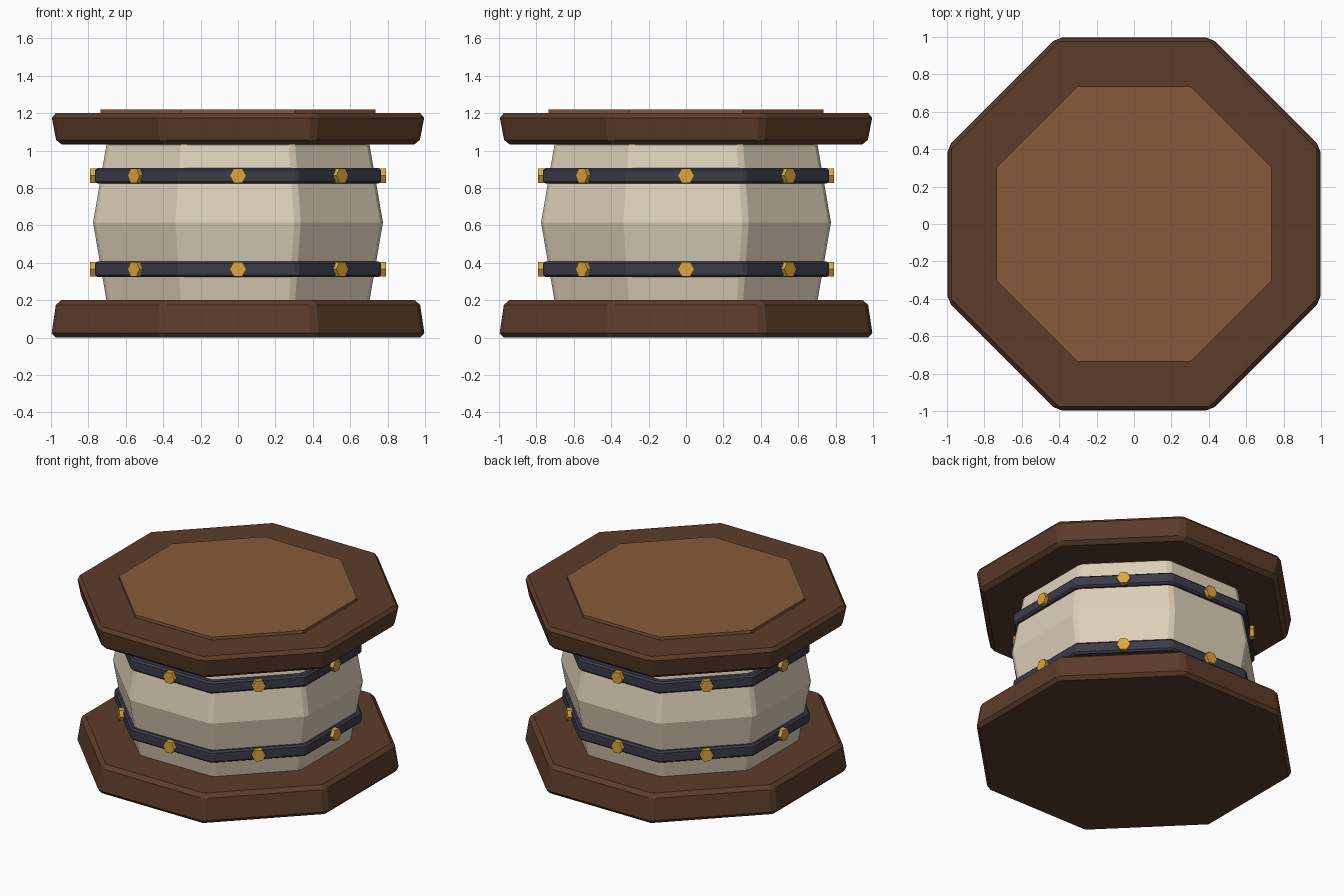
import bpy, bmesh
from math import pi, cos, sin
from mathutils import Matrix

if "Cube" in bpy.data.objects:
    bpy.data.objects.remove(bpy.data.objects["Cube"])


def lin(r, g, b):
    return tuple((c / 255) ** 2.2 for c in (r, g, b)) + (1,)


def material(name, rgb):
    m = bpy.data.materials.new(name)
    m.diffuse_color = lin(*rgb)
    m.use_nodes = True
    m.node_tree.nodes["Principled BSDF"].inputs["Base Color"].default_value = m.diffuse_color
    return m


WOOD = material("dark_wood", (92, 62, 46))
PANEL = material("light_wood", (133, 91, 60))
HIDE = material("pale_body", (222, 208, 184))
IRON = material("iron", (62, 62, 75))
BRASS = material("brass", (218, 166, 62))


def finish(name, bm, mat, bevel=0):
    bmesh.ops.recalc_face_normals(bm, faces=bm.faces)
    me = bpy.data.meshes.new(name)
    bm.to_mesh(me)
    bm.free()
    me.materials.append(mat)
    ob = bpy.data.objects.new(name, me)
    bpy.context.collection.objects.link(ob)
    if bevel:
        mod = ob.modifiers.new("bevel", "BEVEL")
        mod.width, mod.segments = bevel, 1
        mod.limit_method, mod.angle_limit = 'ANGLE', pi / 6
    return ob


def octagon(name, profile, mat, bevel=0):
    """Stack of octagon rings; profile holds (distance to flat side, z)."""
    bm = bmesh.new()
    rings = []
    for a, z in profile:
        r = a / cos(pi / 8)
        rings.append([bm.verts.new((r * cos(pi / 8 + i * pi / 4),
                                    r * sin(pi / 8 + i * pi / 4), z)) for i in range(8)])
    for lo, hi in zip(rings, rings[1:]):
        for i in range(8):
            j = (i + 1) % 8
            bm.faces.new((lo[i], lo[j], hi[j], hi[i]))
    bm.faces.new(rings[0])
    bm.faces.new(rings[-1])
    return finish(name, bm, mat, bevel)


# Plates, inset panel and bulged body
octagon("base_plate", [(1.0, 0), (0.97, 0.2)], WOOD, 0.025)
octagon("top_plate", [(0.968, 1.033), (1.0, 1.2)], WOOD, 0.025)
octagon("top_panel", [(0.735, 1.19), (0.735, 1.22)], PANEL)
octagon("body", [(0.70, 0.18), (0.775, 0.616), (0.70, 1.05)], HIDE, 0.02)

# Iron bands with a hexagonal bolt on each side
for label, z in (("lower", 0.366), ("upper", 0.866)):
    octagon(label + "_band", [(0.764, z - 0.042), (0.764, z + 0.042)], IRON, 0.012)
    bm = bmesh.new()
    for i in range(8):
        place = (Matrix.Rotation(i * pi / 4, 4, 'Z') @ Matrix.Translation((0.765, 0, z))
                 @ Matrix.Rotation(pi / 2, 4, 'Y'))
        bmesh.ops.create_cone(bm, cap_ends=True, segments=6, radius1=0.045,
                              radius2=0.045, depth=0.05,
                              matrix=place @ Matrix.Rotation(pi / 2 * 0, 4, 'Z'))
    # keep a hexagon point facing up
    finish(label + "_bolts", bm, BRASS)
